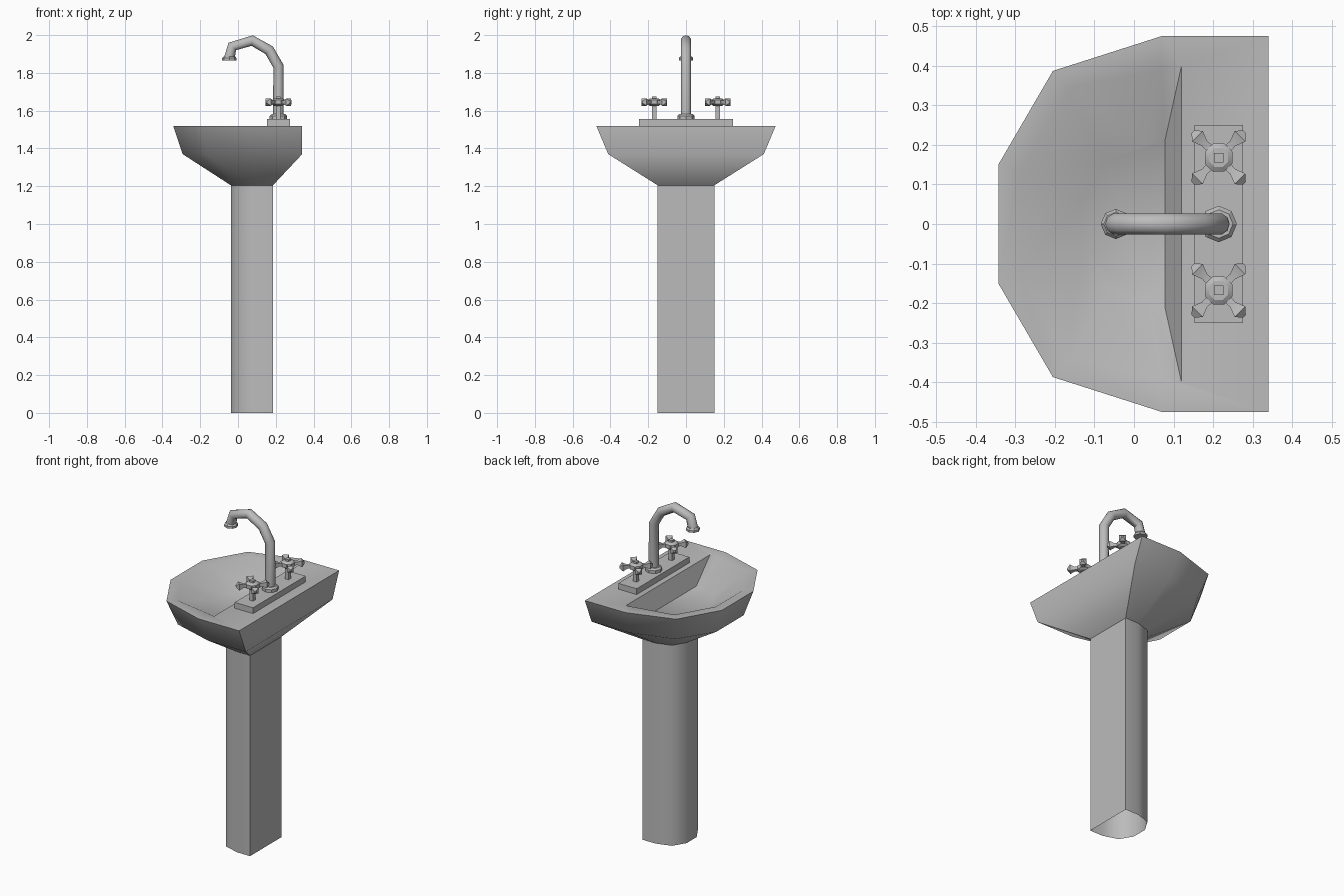
import bpy, bmesh, math
from mathutils import Vector, Matrix

if "Cube" in bpy.data.objects:
    bpy.data.objects.remove(bpy.data.objects["Cube"])

grey = bpy.data.materials.new("grey ceramic")
grey.use_nodes = True
grey.diffuse_color = (0.5, 0.5, 0.5, 1)
grey.node_tree.nodes["Principled BSDF"].inputs["Base Color"].default_value = (0.5, 0.5, 0.5, 1)


def finish(name, bm, angle):
    bmesh.ops.recalc_face_normals(bm, faces=bm.faces)
    mesh = bpy.data.meshes.new(name)
    bm.to_mesh(mesh)
    bm.free()
    mesh.materials.append(grey)
    obj = bpy.data.objects.new(name, mesh)
    bpy.context.collection.objects.link(obj)
    bpy.ops.object.select_all(action='DESELECT')
    obj.select_set(True)
    bpy.context.view_layer.objects.active = obj
    bpy.ops.object.shade_smooth_by_angle(angle=math.radians(angle))
    return obj


def loft(bm, rings, cap_start=True, cap_end=True):
    """Skin a list of rings that all have the same number of points."""
    loops = [[bm.verts.new(p) for p in ring] for ring in rings]
    n = len(loops[0])
    for lo, hi in zip(loops, loops[1:]):
        for i in range(n):
            j = (i + 1) % n
            bm.faces.new((lo[i], lo[j], hi[j], hi[i]))
    if cap_start:
        bm.faces.new(loops[0])
    if cap_end:
        bm.faces.new(loops[-1])


def mirrored(half, z):
    """Close a half outline across y = 0."""
    return [Vector((x, -y, z)) for x, y in half] + [Vector((x, y, z)) for x, y in reversed(half)]


def fitted(half, front, back, side, z):
    """Rescale the rim outline to a new front, back and half width."""
    x0, x1 = half[-1][0], half[0][0]
    w = half[0][1]
    return mirrored([(front + (x - x0) / (x1 - x0) * (back - front), y / w * side)
                     for x, y in half], z)


def disc(cx, cy, z, r, n=8, turn=0.0):
    return [Vector((cx + r * math.cos(turn + 2 * math.pi * i / n),
                    cy + r * math.sin(turn + 2 * math.pi * i / n), z)) for i in range(n)]


def box(bm, size, centre):
    bmesh.ops.create_cube(bm, size=1, matrix=Matrix.Translation(centre) @ Matrix.Diagonal((*size, 1)))


# Basin: outer shell, flat rim and sunken bowl
rim = [(0.34, 0.475), (0.07, 0.475), (-0.205, 0.387), (-0.343, 0.15)]
bowl_edge = [(0.12, 0.4), (0.07, 0.39), (-0.165, 0.345), (-0.29, 0.13)]
bowl_floor = [(0.078, 0.21), (0.04, 0.2), (-0.07, 0.16), (-0.13, 0.06)]
bm = bmesh.new()
loft(bm, [fitted(rim, -0.038, 0.185, 0.15, 1.205),
          fitted(rim, -0.293, 0.34, 0.412, 1.37),
          mirrored(rim, 1.52), mirrored(bowl_edge, 1.52), mirrored(bowl_floor, 1.415)],
     cap_start=False)
finish("basin", bm, 50)

# Pedestal: hollow column with a bowed front
bm = bmesh.new()
loft(bm, [fitted(rim, -0.038, 0.185, 0.15, z) for z in (0, 1.205)], False, False)
finish("pedestal", bm, 50)

# Tap base plate
TAP_X = 0.214
bm = bmesh.new()
box(bm, (0.122, 0.5, 0.04), (TAP_X, 0, 1.535))
finish("tap_plate", bm, 30)

# Spout collar
bm = bmesh.new()
loft(bm, [disc(TAP_X, 0, z, r) for z, r in ((1.55, 0.046), (1.572, 0.046), (1.582, 0.036))])
finish("spout_collar", bm, 30)

# Spout: swept tube
path = [Vector(p) for p in ((TAP_X, 0, 1.56), (TAP_X, 0, 1.835), (0.165, 0, 1.92),
                            (0.075, 0, 1.971), (-0.03, 0, 1.94), (-0.047, 0, 1.875))]
rings = []
for i, c in enumerate(path):
    before = (c - path[i - 1]).normalized() if i else Vector((0, 0, 1))
    after = (path[i + 1] - c).normalized() if i < len(path) - 1 else before
    tangent = (before + after).normalized()
    side = Vector((0, 1, 0))
    out = side.cross(tangent)
    rings.append([c + 0.028 * (math.cos(t) * out + math.sin(t) * side)
                  for t in (math.tau * k / 10 for k in range(10))])
bm = bmesh.new()
loft(bm, rings)
finish("spout", bm, 60)

# Nozzle ring
bm = bmesh.new()
loft(bm, [disc(-0.046, 0, z, r) for z, r in ((1.866, 0.038), (1.878, 0.038), (1.888, 0.03))])
finish("nozzle", bm, 30)

# Cross handles
for name, y in (("left_handle", 0.168), ("right_handle", -0.168)):
    bm = bmesh.new()
    box(bm, (0.024, 0.024, 0.125), (TAP_X, y, 1.6125))
    loft(bm, [disc(TAP_X, y, z, r, 8, math.pi / 8)
              for z, r in ((1.626, 0.026), (1.634, 0.038), (1.656, 0.038), (1.664, 0.026))])
    for k in range(4):
        spin = Matrix.Translation((TAP_X, y, 1.645)) @ Matrix.Rotation(math.pi / 4 + k * math.pi / 2, 4, 'Z')
        arm = [[spin @ Vector((d, r * u, r * v)) for u, v in ((-1, -1), (1, -1), (1, 1), (-1, 1))]
               for d, r in ((0.02, 0.011), (0.05, 0.009), (0.076, 0.019), (0.092, 0.005))]
        loft(bm, arm)
    finish(name, bm, 30)
